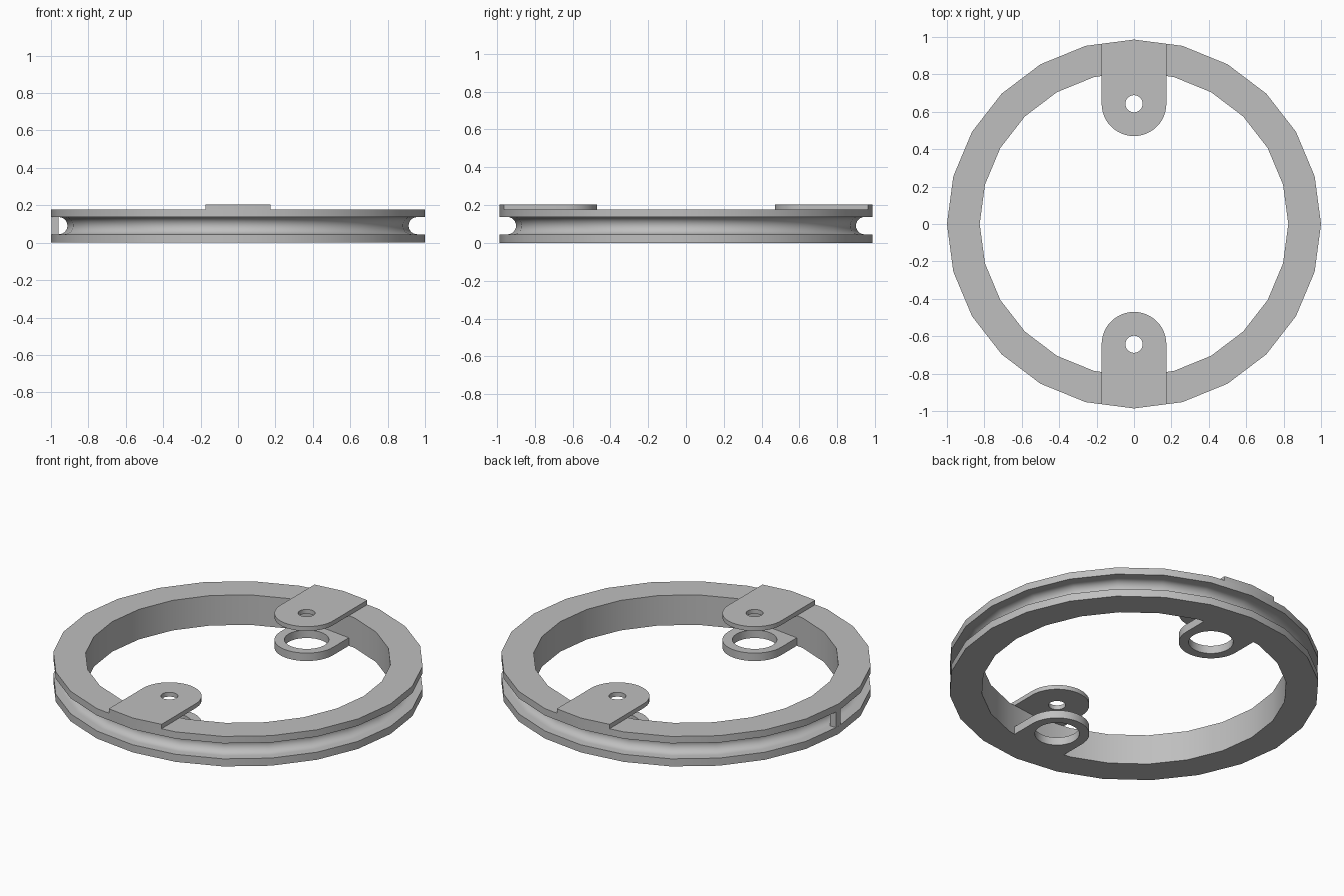
import bpy, bmesh
from math import sin, cos, pi, radians

cube = bpy.data.objects.get("Cube")
if cube:
    bpy.data.objects.remove(cube)

SIDES = 24
SQUASH = 0.986              # ring is very slightly shorter front to back
R_OUT, R_IN = 1.0, 0.825
RING_TOP, TAB_TOP = 0.178, 0.204
GROOVE_Z, GROOVE_R, GROOVE_C = 0.091, 0.046, 0.958
TAB_R, TAB_Y = 0.173, 0.643

grey = bpy.data.materials.new("light_grey")
grey.use_nodes = True
colour = (0.52, 0.52, 0.52, 1)
grey.diffuse_color = colour
grey.node_tree.nodes["Principled BSDF"].inputs["Base Color"].default_value = colour


def finish(bm, name):
    """Turn a bmesh into a smooth-by-angle object."""
    bmesh.ops.recalc_face_normals(bm, faces=bm.faces)
    mesh = bpy.data.meshes.new(name)
    bm.to_mesh(mesh)
    bm.free()
    mesh.materials.append(grey)
    obj = bpy.data.objects.new(name, mesh)
    bpy.context.collection.objects.link(obj)
    bpy.ops.object.select_all(action='DESELECT')
    obj.select_set(True)
    bpy.context.view_layer.objects.active = obj
    bpy.ops.object.shade_smooth_by_angle(angle=radians(30))
    return obj


def arc(cx, cy, r, start, end, steps):
    return [(cx + r * cos(start + (end - start) * i / steps),
             cy + r * sin(start + (end - start) * i / steps)) for i in range(steps + 1)]


# Grooved ring: revolve a cross-section
def make_ring():
    lo, hi = GROOVE_Z - GROOVE_R, GROOVE_Z + GROOVE_R
    profile = [(R_IN, 0), (R_OUT, 0), (R_OUT, lo)]
    profile += arc(GROOVE_C, GROOVE_Z, GROOVE_R, -pi / 2, -3 * pi / 2, 12)
    profile += [(R_OUT, hi), (R_OUT, RING_TOP), (R_IN, RING_TOP)]
    bm = bmesh.new()
    rows = []
    for i in range(SIDES):
        a = 2 * pi * i / SIDES
        rows.append([bm.verts.new((r * cos(a), r * sin(a) * SQUASH, z)) for r, z in profile])
    n = len(profile)
    for i in range(SIDES):
        here, there = rows[i], rows[(i + 1) % SIDES]
        for j in range(n):
            k = (j + 1) % n
            bm.faces.new((here[j], there[j], there[k], here[k]))
    finish(bm, "grooved_ring")


# Round-ended tab with a hole; its base follows the faceted ring of radius base_r
def make_tab(name, side, base_r, hole_r, z0, z1):
    tip = base_r * SQUASH
    x1, y1 = base_r * sin(2 * pi / SIDES), base_r * cos(2 * pi / SIDES) * SQUASH
    corner = tip + (y1 - tip) * TAB_R / x1
    outline = [(TAB_R, corner), (0, tip), (-TAB_R, corner)]
    outline += arc(0, TAB_Y, TAB_R, pi, 2 * pi, 24)
    hole = arc(0, TAB_Y, hole_r, 0, 2 * pi, 32)[:-1]
    bm = bmesh.new()
    edges = []
    for loop in (outline, hole):
        vs = [bm.verts.new((x, y * side, z0)) for x, y in loop]
        edges += [bm.edges.new((vs[i - 1], vs[i])) for i in range(len(vs))]
    bmesh.ops.triangle_fill(bm, use_beauty=True, use_dissolve=False, edges=edges)
    new = bmesh.ops.extrude_face_region(bm, geom=bm.faces[:], use_keep_orig=True)["geom"]
    bmesh.ops.translate(bm, vec=(0, 0, z1 - z0),
                        verts=[g for g in new if isinstance(g, bmesh.types.BMVert)])
    finish(bm, name)


# Small bar closing the mouth of the groove on the right side
def make_bar():
    bm = bmesh.new()
    bmesh.ops.create_cube(bm, size=1)
    for v in bm.verts:
        v.co = (-0.979 + v.co.x * 0.038, v.co.y * 0.04,
                GROOVE_Z + v.co.z * GROOVE_R * 2)
    finish(bm, "groove_bar")


make_ring()
for label, side in (("front", -1), ("back", 1)):
    make_tab(label + "_upper_tab", side, R_OUT, 0.046, RING_TOP, TAB_TOP)
    make_tab(label + "_lower_tab", side, R_IN, 0.12, 0, 0.047)
make_bar()
